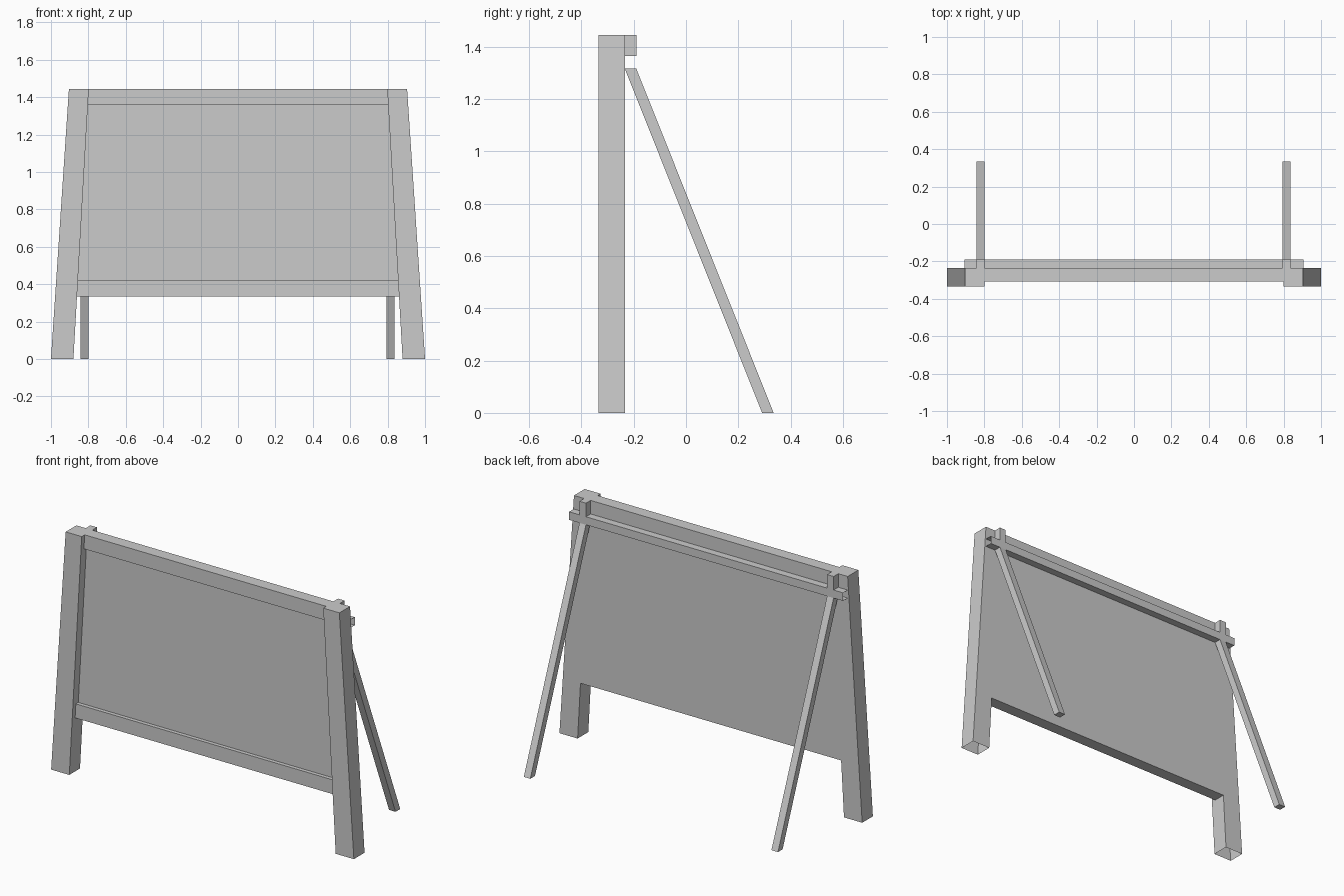
import bpy, bmesh

if "Cube" in bpy.data.objects:
    bpy.data.objects.remove(bpy.data.objects["Cube"])

H = 1.445                        # overall height
FRONT, BACK, REAR = -0.335, -0.234, -0.19


def outer(z):                    # slanted outer edge of the posts
    return 1.0 - 0.096 * z / H


def inner(z):                    # slanted inner edge of the posts
    return 0.88 - 0.082 * z / H


def loft(name, a, b, open_a=False, open_b=False):
    """Solid between two matching outlines; either end can stay open."""
    bm = bmesh.new()
    va = [bm.verts.new(p) for p in a]
    vb = [bm.verts.new(p) for p in b]
    n = len(a)
    for i in range(n):
        j = (i + 1) % n
        bm.faces.new((va[i], va[j], vb[j], vb[i]))
    caps = [bm.faces.new(va), bm.faces.new(vb)]
    bmesh.ops.recalc_face_normals(bm, faces=bm.faces)
    drop = [f for f, o in zip(caps, (open_a, open_b)) if o]
    if drop:
        bmesh.ops.delete(bm, geom=drop, context='FACES_ONLY')
    mesh = bpy.data.meshes.new(name)
    bm.to_mesh(mesh)
    bm.free()
    obj = bpy.data.objects.new(name, mesh)
    bpy.context.collection.objects.link(obj)
    return obj


def rect(x0, x1, y0, y1, z):
    return [(x0, y0, z), (x1, y0, z), (x1, y1, z), (x0, y1, z)]


# Board with top and bottom rails: one side profile, recessed at the front
profile = [(-0.307, 0.335), (-0.307, 0.42), (-0.284, 0.42), (-0.284, 1.36),
           (-0.307, 1.36), (-0.307, H), (BACK, H), (BACK, 0.335)]
loft("framed_board",
     [(-inner(z), y, z) for y, z in profile],
     [(inner(z), y, z) for y, z in profile], True, True)

# Rear crossbar, a tube with open ends
bar = [(BACK, 1.316), (REAR, 1.316), (REAR, 1.364), (BACK, 1.364)]
loft("rear_crossbar", [(-0.905, y, z) for y, z in bar],
     [(0.905, y, z) for y, z in bar], True, True)

for s, side in ((-1, "left"), (1, "right")):
    # Slanted front post, open underneath
    loft(side + "_front_post",
         rect(s * inner(0), s * outer(0), FRONT, BACK, 0),
         rect(s * inner(H), s * outer(H), FRONT, BACK, H), open_a=True)
    x0, x1 = s * 0.818 - 0.024, s * 0.818 + 0.019
    # Block above the crossbar
    loft(side + "_top_block", rect(x0, x1, BACK, REAR, 1.364),
         rect(x0, x1, BACK, REAR, H))
    # Sloping rear leg
    loft(side + "_rear_leg", rect(x0, x1, 0.291, 0.335, 0),
         rect(x0, x1, BACK, REAR, 1.316))
